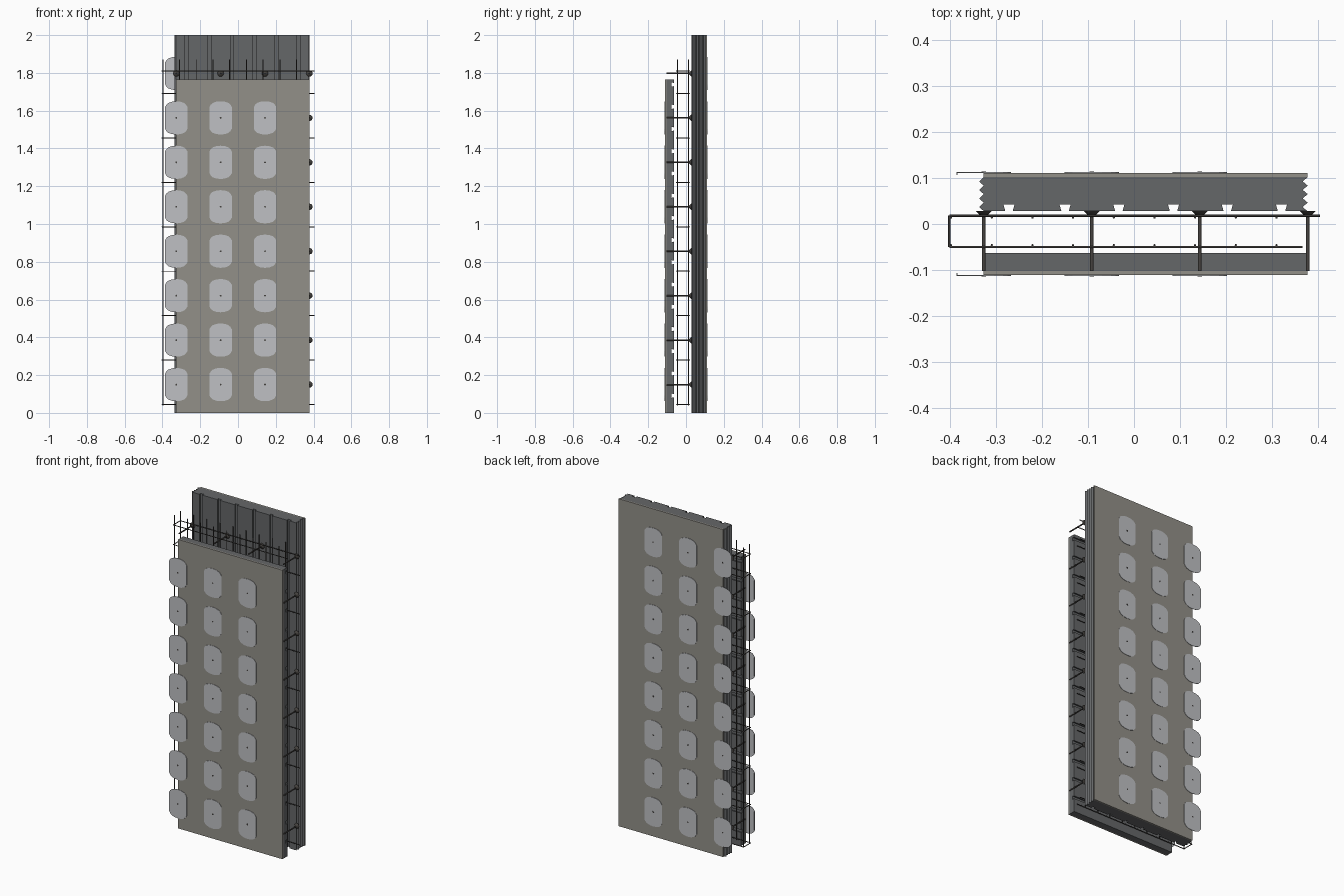
import bpy, bmesh, math
from mathutils import Vector

if "Cube" in bpy.data.objects:
    bpy.data.objects.remove(bpy.data.objects["Cube"])


def material(name, rgb):
    m = bpy.data.materials.new(name)
    m.diffuse_color = (*rgb, 1)
    m.use_nodes = True
    m.node_tree.nodes["Principled BSDF"].inputs["Base Color"].default_value = m.diffuse_color
    return m


SKIN = material("board", (0.29, 0.28, 0.25))
FOAM = material("insulation", (0.13, 0.135, 0.14))
PLATE = material("plate_plastic", (0.52, 0.53, 0.55))
DARK = material("dark_steel", (0.06, 0.055, 0.05))

COLS = [-0.327 + 0.235 * i for i in range(4)]
ROWS = [0.15 + 0.2353 * i for i in range(8)]


def finish(name, bm, mat, smooth=False):
    bmesh.ops.recalc_face_normals(bm, faces=bm.faces)
    me = bpy.data.meshes.new(name)
    bm.to_mesh(me)
    bm.free()
    me.materials.append(mat)
    ob = bpy.data.objects.new(name, me)
    bpy.context.collection.objects.link(ob)
    if smooth:
        bpy.context.view_layer.objects.active = ob
        ob.select_set(True)
        bpy.ops.object.shade_smooth_by_angle(angle=math.radians(50))
        ob.select_set(False)
    return ob


def prism(bm, pts, move):
    """Closed 3D outline swept along a vector."""
    face = bm.faces.new([bm.verts.new(p) for p in pts])
    ext = bmesh.ops.extrude_face_region(bm, geom=[face], use_keep_orig=True)
    vs = [g for g in ext["geom"] if isinstance(g, bmesh.types.BMVert)]
    bmesh.ops.translate(bm, verts=vs, vec=move)


def box(bm, x0, x1, y0, y1, z0, z1):
    prism(bm, [(x0, y0, z0), (x1, y0, z0), (x1, y1, z0), (x0, y1, z0)], (0, 0, z1 - z0))


def rod(bm, a, b, r1, r2=None, seg=8):
    a, b = Vector(a), Vector(b)
    d = b - a
    mat = d.to_track_quat('Z', 'Y').to_matrix().to_4x4()
    mat.translation = (a + b) / 2
    bmesh.ops.create_cone(bm, cap_ends=True, segments=seg, radius1=r1,
                          radius2=r1 if r2 is None else r2, depth=d.length, matrix=mat)


def dovetail(c, face, depth_to):
    """Groove outline: narrow mouth on the face, wide floor."""
    return [(c - 0.008, face), (c - 0.012, depth_to), (c + 0.012, depth_to), (c + 0.008, face)]


# back insulation: vertical dovetail grooves, toothed side joints
prof = [(-0.327, 0.028)]
for c in (-0.272, -0.150, -0.033, 0.086, 0.203, 0.321):
    prof += dovetail(c, 0.028, 0.042)
step = 0.0185
prof.append((0.377, 0.028))
for i in range(4):
    prof += [(0.367, 0.028 + step * (i + 0.5)), (0.378, 0.028 + step * (i + 1))]
prof.append((-0.327, 0.028 + step * 4))
for i in reversed(range(4)):
    prof.append((-0.337, 0.028 + step * (i + 0.5)))
    if i:
        prof.append((-0.327, 0.028 + step * i))
bm = bmesh.new()
prism(bm, [(x, y, 0) for x, y in prof], (0, 0, 2))
finish("back_insulation", bm, FOAM)

# front insulation: horizontal dovetail grooves on the inner face
prof = [(0, -0.063)]
for z in ROWS:
    for s in (-1, 1):
        if z + s * 0.0588 < 1.75:
            prof += dovetail(z + s * 0.0588, -0.063, -0.077)
prof += [(1.765, -0.063), (1.765, -0.102), (0, -0.102)]
bm = bmesh.new()
prism(bm, [(-0.326, y, z) for z, y in prof], (0.704, 0, 0))
finish("front_insulation", bm, FOAM)

# outer facing boards
bm = bmesh.new()
box(bm, -0.327, 0.378, 0.102, 0.111, 0, 2)
finish("back_board", bm, SKIN)
bm = bmesh.new()
box(bm, -0.327, 0.378, -0.111, -0.102, 0, 1.765)
finish("front_board", bm, SKIN)

# fixing plates: straight sides, arched ends, short side lips
half = [(-0.059, 0.058), (-0.052, 0.070), (-0.042, 0.079), (-0.022, 0.086), (0, 0.088)]
arc = half + [(-x, z) for x, z in reversed(half[:-1])]
outline = arc + [(x, -z) for x, z in reversed(arc)]
for name, s, rows in (("front", -1, ROWS[:7]), ("back", 1, ROWS)):
    plates, screws = bmesh.new(), bmesh.new()
    for cx in COLS[:3]:
        for cz in rows:
            prism(plates, [(cx + x, s * 0.1113, cz + z) for x, z in outline], (0, s * 0.0022, 0))
            for e in (-1, 1):
                x = cx + e * 0.058
                box(plates, x - 0.001, x + 0.001, s * 0.107, s * 0.1115, cz - 0.057, cz + 0.057)
            rod(screws, (cx, s * 0.113, cz), (cx, s * 0.1142, cz), 0.005, seg=8)
    finish(name + "_plates", plates, PLATE)
    finish(name + "_screws", screws, DARK)

# spacer ties with flared feet against the back insulation
bm = bmesh.new()
for x in COLS:
    for z in ROWS:
        rod(bm, (x, -0.102, z), (x, 0.028, z), 0.004, seg=10)
        rod(bm, (x, 0.016, z), (x, 0.028, z), 0.005, 0.017, seg=12)
finish("spacer_ties", bm, DARK, smooth=True)

# reinforcement: U-shaped horizontal bars and two rows of upright bars
YF, YB, XL, R = -0.05, 0.018, -0.402, 0.0025
bm = bmesh.new()
for z in [0.045 + 0.235 * i for i in range(8)] + [1.81]:
    rod(bm, (XL, YF, z), (0.367, YF, z), R)
    rod(bm, (XL, YB, z), (0.405, YB, z), R)
    rod(bm, (XL, YF, z), (XL, YB, z), R)
finish("horizontal_rebar", bm, DARK, smooth=True)
bm = bmesh.new()
for i in range(9):
    x = XL + 0.004 + 0.0885 * i
    for y in (YF + 0.004, YB - 0.004):
        rod(bm, (x, y, 0.04), (x, y, 1.87), R)
finish("upright_rebar", bm, DARK, smooth=True)
